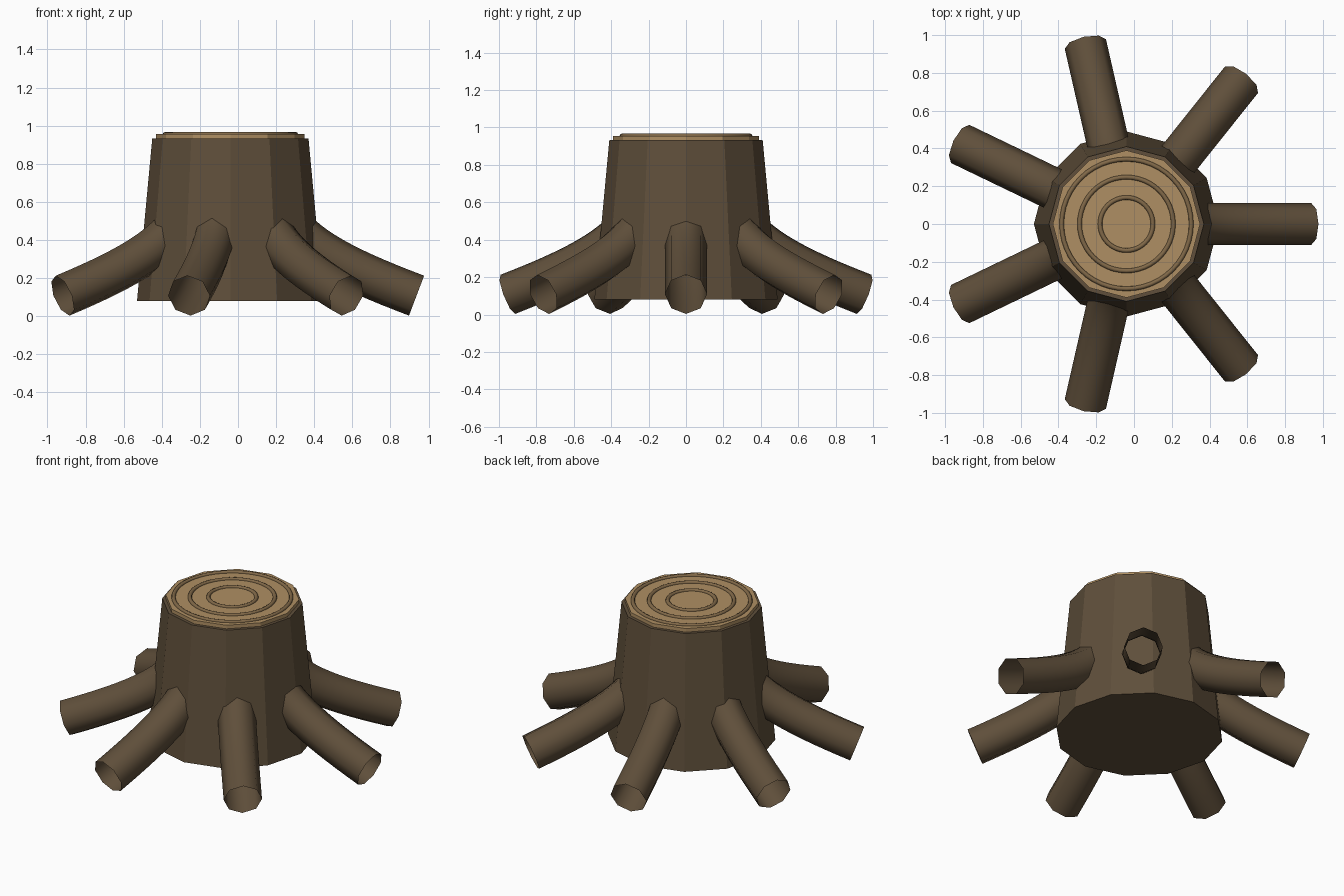
import bpy, bmesh, math
from mathutils import Vector

if "Cube" in bpy.data.objects:
    bpy.data.objects.remove(bpy.data.objects["Cube"])

CX = -0.04  # stump axis


def material(name, rgb):
    m = bpy.data.materials.new(name)
    m.diffuse_color = (*rgb, 1)
    m.use_nodes = True
    m.node_tree.nodes["Principled BSDF"].inputs["Base Color"].default_value = m.diffuse_color
    return m


BARK = material("bark brown", (0.115, 0.078, 0.043))
WOOD = material("cut wood tan", (0.43, 0.275, 0.125))
RING = material("ring brown", (0.22, 0.14, 0.065))


def frustum(name, r_bottom, r_top, z0, z1, mat):
    bpy.ops.mesh.primitive_cone_add(vertices=12, radius1=r_bottom, radius2=r_top,
                                    depth=z1 - z0, location=(CX, 0, (z0 + z1) / 2))
    ob = bpy.context.object
    ob.name = name
    ob.data.materials.append(mat)


def bezier(p, t):
    s = 1 - t
    return p[0]*s**3 + p[1]*3*s*s*t + p[2]*3*s*t*t + p[3]*t**3


def bezier_slope(p, t):
    s = 1 - t
    return ((p[1]-p[0])*s*s + (p[2]-p[1])*2*s*t + (p[3]-p[2])*t*t).normalized()


# Root centre line as (distance from axis, height)
PATH = [Vector(p) for p in ((0.34, 0.45), (0.46, 0.325), (0.66, 0.228), (0.977, 0.108))]


def root(name, angle, radius=0.112, sides=8, steps=12):
    bm = bmesh.new()
    out = Vector((math.cos(angle), math.sin(angle), 0))
    side = Vector((-out.y, out.x, 0))
    up = Vector((0, 0, 1))
    rings = []
    for i in range(steps + 1):
        c, d = bezier(PATH, i / steps), bezier_slope(PATH, i / steps)
        centre = Vector((CX, 0, 0)) + out * c.x + up * c.y
        normal = out * -d.y + up * d.x
        rings.append([bm.verts.new(centre + radius * (side * math.cos(a) + normal * math.sin(a)))
                      for a in (math.tau * k / sides for k in range(sides))])
    # Open-ended tube
    for a, b in zip(rings, rings[1:]):
        for k in range(sides):
            n = (k + 1) % sides
            bm.faces.new((a[k], a[n], b[n], b[k])).smooth = True
    bm.normal_update()
    f = bm.faces[:][0]
    if (f.calc_center_median() - sum((v.co for v in rings[0]), Vector()) / sides).dot(f.normal) < 0:
        bmesh.ops.reverse_faces(bm, faces=bm.faces[:])
    me = bpy.data.meshes.new(name)
    bm.to_mesh(me)
    bm.free()
    me.materials.append(BARK)
    bpy.context.collection.objects.link(bpy.data.objects.new(name, me))


# Trunk and cut top
frustum("trunk", 0.49, 0.41, 0.08, 0.932, BARK)
frustum("cut_top", 0.39, 0.39, 0.925, 0.955, WOOD)

# Growth rings
for i, r in enumerate((0.14, 0.248, 0.343)):
    bpy.ops.mesh.primitive_torus_add(major_radius=r, minor_radius=0.012, major_segments=48,
                                     minor_segments=8, location=(CX, 0, 0.955))
    ring = bpy.context.object
    ring.name = f"growth_ring_{i + 1}"
    ring.data.materials.append(RING)
    bpy.ops.object.shade_smooth()

# Seven roots around the trunk
for i in range(7):
    root(f"root_{i + 1}", math.tau * i / 7)
